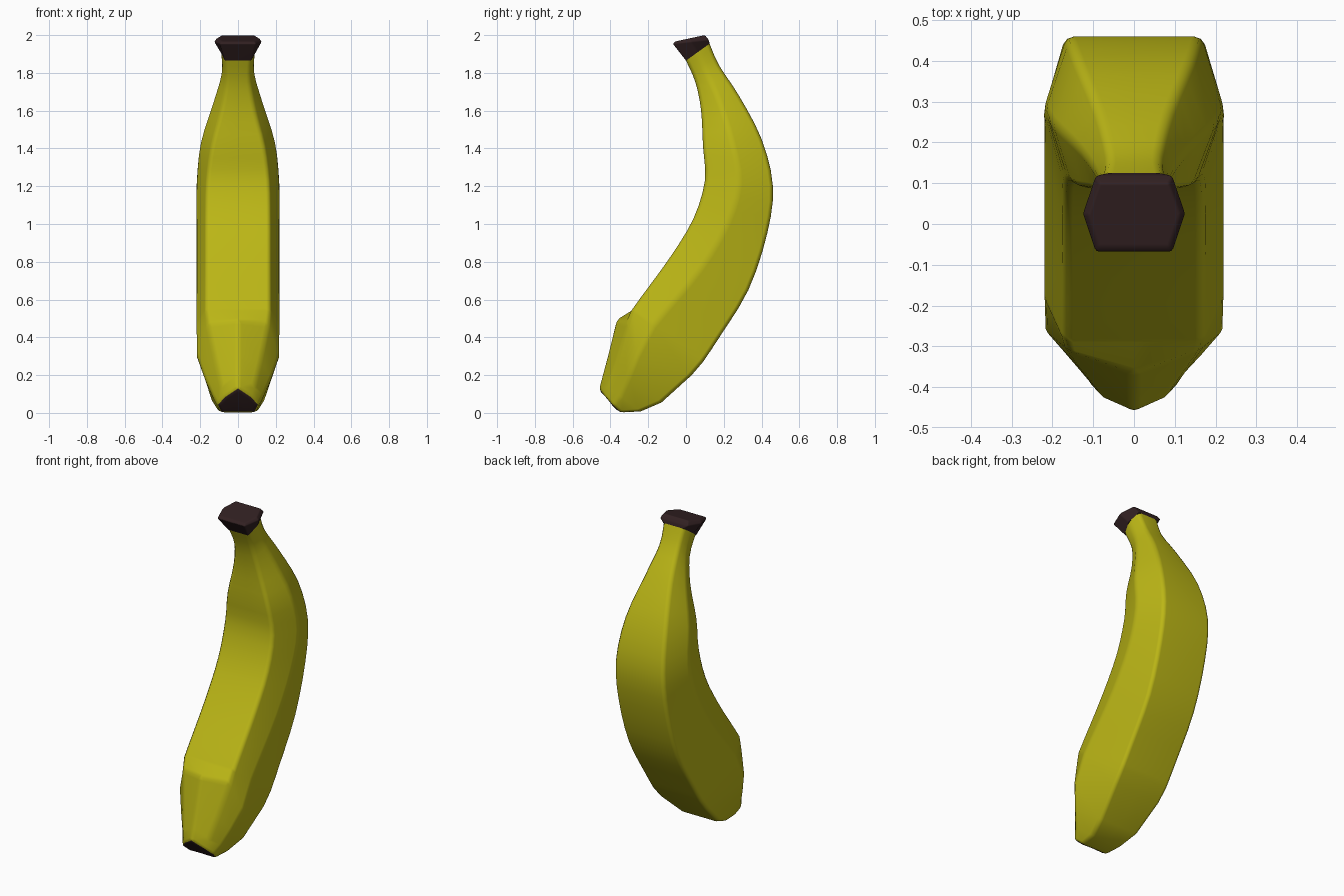
import bpy
import bmesh
from mathutils import Vector

cube = bpy.data.objects.get("Cube")
if cube:
    bpy.data.objects.remove(cube, do_unlink=True)


def make_material(name, colour):
    mat = bpy.data.materials.new(name)
    mat.use_nodes = True
    mat.diffuse_color = colour
    mat.node_tree.nodes["Principled BSDF"].inputs["Base Color"].default_value = colour
    return mat


yellow = make_material("ripe yellow", (0.50, 0.47, 0.008, 1))
brown = make_material("dark brown", (0.032, 0.015, 0.016, 1))


def half_ring(front, corner, side, back):
    """Right half of a section: front middle, front corner, side ridge, back corner, back middle."""
    back_middle = Vector((0, back[1], back[2]))
    return [Vector(front), Vector(corner), Vector(side), Vector(back), back_middle]


def hex_ring(fy, fz, by, bz, side_x, flat_x, slide):
    """Flat-fronted hexagonal section between a front and a back point."""
    front, back = Vector((0, fy, fz)), Vector((0, by, bz))
    side = front.lerp(back, slide)
    across = Vector((1, 0, 0))
    return half_ring(front, front + across * flat_x, side + across * side_x, back + across * flat_x)


def catmull(a, b, c, d, t):
    return 0.5 * (2 * b + (c - a) * t + (2 * a - 5 * b + 4 * c - d) * t ** 2
                  + (3 * b - a - 3 * c + d) * t ** 3)


def smooth_sections(rings, steps):
    """Add curved in-between sections along the length."""
    out = []
    for i in range(len(rings) - 1):
        four = [rings[max(i - 1, 0)], rings[i], rings[i + 1], rings[min(i + 2, len(rings) - 1)]]
        for k in range(steps):
            out.append([catmull(*pts, k / steps) for pts in zip(*four)])
    return out + [rings[-1]]


def loft(name, rings, materials, cap_start=None, cap_end=None, bevel=0.02):
    """Mirror the half sections, bridge them and soften the ridges."""
    bm = bmesh.new()
    loops = []
    for ring in rings:
        mirrored = [Vector((-p.x, p.y, p.z)) for p in reversed(ring[1:-1])]
        loops.append([bm.verts.new(p) for p in ring + mirrored])
    for a, b in zip(loops, loops[1:]):
        for i in range(len(a)):
            j = (i + 1) % len(a)
            bm.faces.new((a[i], a[j], b[j], b[i]))
    for loop, index in ((loops[0], cap_start), (loops[-1], cap_end)):
        if index is not None:
            bm.faces.new(loop).material_index = index
    bmesh.ops.recalc_face_normals(bm, faces=bm.faces)
    mesh = bpy.data.meshes.new(name)
    bm.to_mesh(mesh)
    bm.free()
    for mat in materials:
        mesh.materials.append(mat)
    obj = bpy.data.objects.new(name, mesh)
    bpy.context.collection.objects.link(obj)
    for poly in mesh.polygons:
        poly.use_smooth = True
    mod = obj.modifiers.new("soft ridges", "BEVEL")
    mod.width = bevel
    mod.segments = 2
    mod.limit_method = "ANGLE"
    mod.angle_limit = 0.4
    obj.modifiers.new("even shading", "WEIGHTED_NORMAL")
    return obj


# Curved fruit from the neck down to the blunt lower end
neck = hex_ring(0.0, 1.865, 0.125, 1.955, 0.092, 0.07, 0.5)
body = [
    neck,
    hex_ring(0.05, 1.75, 0.175, 1.84, 0.09, 0.065, 0.5),
    hex_ring(0.08, 1.6, 0.28, 1.68, 0.135, 0.09, 0.5),
    hex_ring(0.09, 1.41, 0.40, 1.45, 0.2, 0.14, 0.5),
    hex_ring(0.10, 1.23, 0.46, 1.2, 0.222, 0.165, 0.5),
    hex_ring(0.04, 1.03, 0.43, 0.95, 0.222, 0.17, 0.45),
    hex_ring(-0.08, 0.83, 0.33, 0.65, 0.222, 0.17, 0.38),
    hex_ring(-0.24, 0.61, 0.17, 0.39, 0.222, 0.17, 0.32),
    hex_ring(-0.29, 0.54, 0.09, 0.27, 0.222, 0.17, 0.3),
]

# Ridged snout narrowing to the blossom end
snout = [
    half_ring((0, -0.37, 0.49), (0.16, -0.31, 0.47), (0.22, -0.26, 0.3), (0.165, 0.03, 0.2)),
    half_ring((0, -0.415, 0.31), (0.118, -0.37, 0.27), (0.175, -0.31, 0.18), (0.135, -0.13, 0.055)),
    half_ring((0, -0.445, 0.2), (0.09, -0.41, 0.15), (0.135, -0.35, 0.09), (0.105, -0.24, 0.008)),
    half_ring((0, -0.465, 0.13), (0.07, -0.43, 0.08), (0.11, -0.395, 0.04), (0.09, -0.35, 0.002)),
]
fruit = loft("banana_body", smooth_sections(body, 3) + snout, [yellow, brown], cap_end=1)

# Flared stem with a slanted, slightly domed top
stem = [
    neck,
    hex_ring(-0.07, 1.955, 0.12, 1.975, 0.127, 0.095, 0.5),
    hex_ring(-0.055, 1.967, 0.10, 2.0, 0.112, 0.085, 0.5),
]
loft("stem", stem, [brown], cap_end=0, bevel=0.006)
